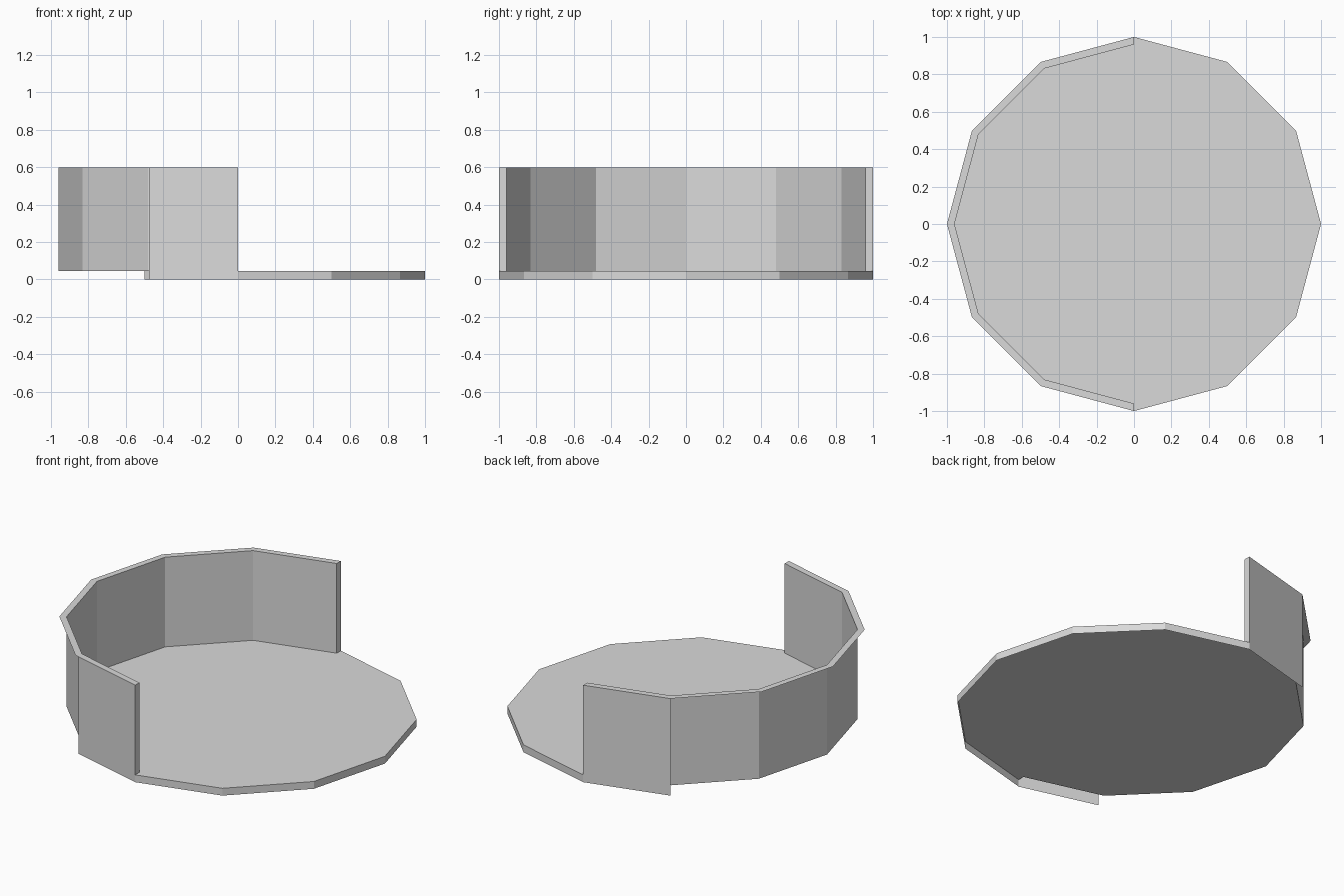
import bpy
import bmesh
from math import sin, cos, tau
from mathutils import Vector

cube = bpy.data.objects.get("Cube")
if cube:
    bpy.data.objects.remove(cube, do_unlink=True)

SIDES = 12
INNER = 0.96      # radius of the inner wall
FLOOR = 0.045     # floor height
TOP = 0.597       # rim height

grey = bpy.data.materials.new("light grey")
grey.use_nodes = True
colour = (0.7, 0.7, 0.7, 1)
grey.diffuse_color = colour
grey.node_tree.nodes["Principled BSDF"].inputs["Base Color"].default_value = colour


def corner(i, z, radius=1.0):
    """Corner i of the twelve-sided plan, counted from +x."""
    a = tau * i / SIDES
    return Vector((radius * cos(a), radius * sin(a), z))


def build(name, polygons):
    bm = bmesh.new()
    for poly in polygons:
        bm.faces.new([bm.verts.new(p) for p in poly])
    bmesh.ops.remove_doubles(bm, verts=bm.verts, dist=0.0005)
    mesh = bpy.data.meshes.new(name)
    bm.to_mesh(mesh)
    bm.free()
    mesh.materials.append(grey)
    obj = bpy.data.objects.new(name, mesh)
    bpy.context.collection.objects.link(obj)
    return obj


def panel(a, b, low, high, radius=1.0):
    """Upright panel between two corners."""
    return [corner(a, low, radius), corner(b, low, radius),
            corner(b, high, radius), corner(a, high, radius)]


open_side = range(-3, 3)    # +x half, no wall
wall_side = range(3, 9)     # -x half, walled

# Floor: full width on the open half, ending at the inner wall on the other
build("floor", [[corner(i, FLOOR) for i in range(-3, 4)]
                + [corner(i, FLOOR, INNER) for i in range(3, 10)]])

# Low edge around the open half
build("floor_edge", [panel(i, i + 1, 0, FLOOR) for i in open_side])

# Inner wall and flat rim
build("inner_wall", [panel(i + 1, i, FLOOR, TOP, INNER) for i in wall_side])
build("wall_rim", [[corner(i, TOP), corner(i + 1, TOP),
                    corner(i + 1, TOP, INNER), corner(i, TOP, INNER)]
                   for i in wall_side])

# Outer skins cover only the first and last wall sections
build("back_outer_panel", [panel(3, 4, 0, TOP)])
front = panel(8, 9, 0, TOP)
front[0] = front[0].lerp(front[1], 0.05)
front[3] = front[3].lerp(front[2], 0.05)
build("front_outer_panel", [front])

# Caps closing the two wall ends
for name, i in (("back_wall_end", 3), ("front_wall_end", 9)):
    cap = [corner(i, FLOOR, INNER), corner(i, FLOOR),
           corner(i, TOP), corner(i, TOP, INNER)]
    build(name, [cap[::-1] if i == 3 else cap[:]])
